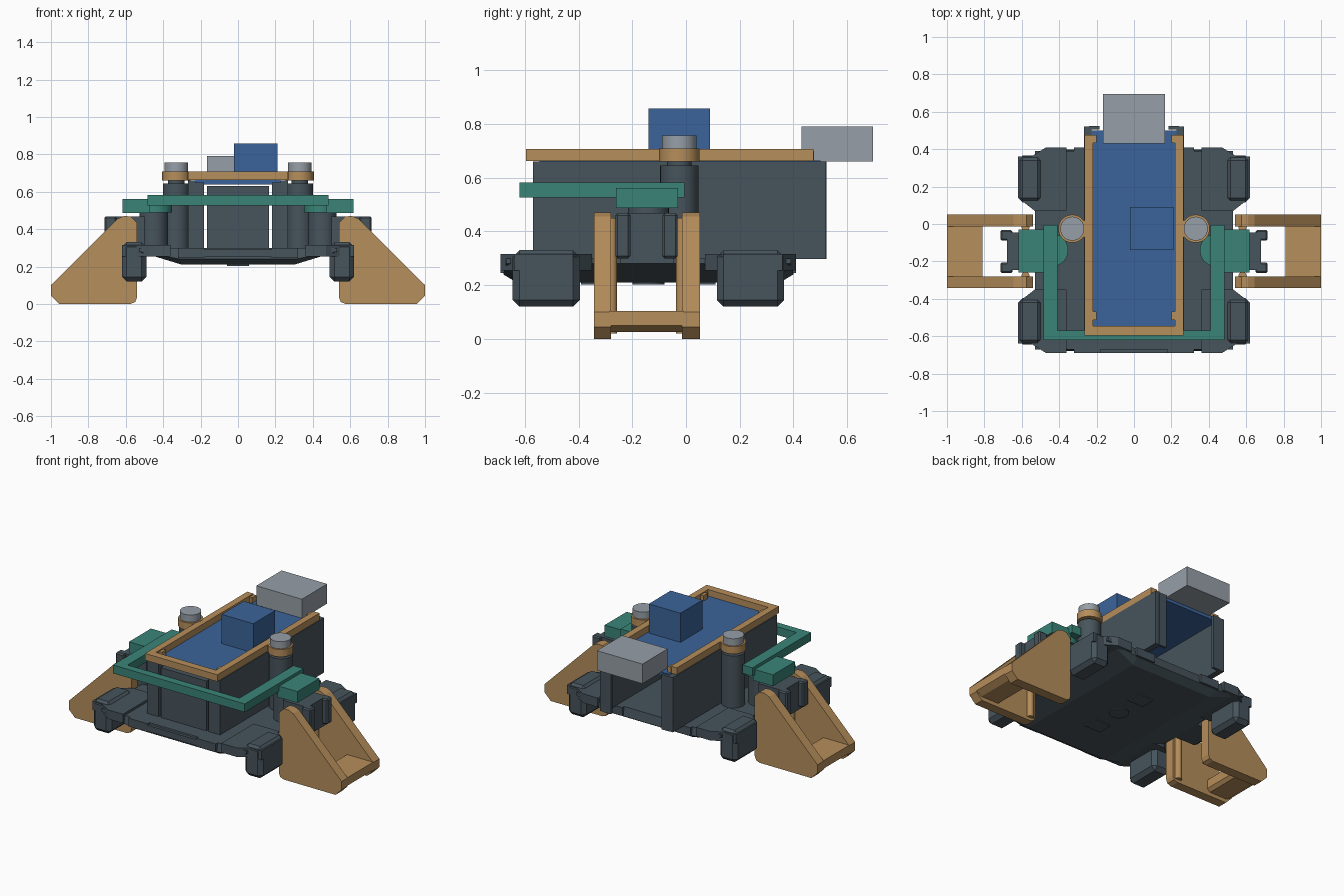
import bpy, bmesh, math

if "Cube" in bpy.data.objects:
    bpy.data.objects.remove(bpy.data.objects["Cube"])


def material(name, srgb):
    m = bpy.data.materials.new(name)
    lin = [((c / 255 + 0.055) / 1.055) ** 2.4 for c in srgb]
    m.diffuse_color = (*lin, 1)
    m.use_nodes = True
    m.node_tree.nodes["Principled BSDF"].inputs["Base Color"].default_value = m.diffuse_color
    return m


DARK = material("dark slate", (71, 84, 92))
TAN = material("tan", (182, 142, 91))
BLUE = material("blue", (59, 100, 154))
TEAL = material("teal", (58, 132, 119))
GREY = material("light grey", (151, 159, 167))


def finish(name, bm, mat, bevel=0.0, smooth=False):
    bmesh.ops.recalc_face_normals(bm, faces=bm.faces)
    me = bpy.data.meshes.new(name)
    bm.to_mesh(me)
    bm.free()
    me.materials.append(mat)
    ob = bpy.data.objects.new(name, me)
    bpy.context.collection.objects.link(ob)
    if bevel:
        mod = ob.modifiers.new("bevel", "BEVEL")
        mod.width = bevel
        mod.segments = 1
    if smooth:
        bpy.context.view_layer.objects.active = ob
        ob.select_set(True)
        bpy.ops.object.shade_smooth_by_angle(angle=math.radians(30))
        ob.select_set(False)
    return ob


def box(name, mat, x, y, z, bevel=0.0):
    bm = bmesh.new()
    bmesh.ops.create_cube(bm, size=1)
    for v in bm.verts:
        v.co = [(a + b) / 2 + c * (b - a) for (a, b), c in zip((x, y, z), v.co)]
    return finish(name, bm, mat, bevel)


def prism(name, mat, pts, lo, hi, axis="z"):
    """Extrude an outline along z (points are x, y) or y (points are x, z)."""
    bm = bmesh.new()
    put = (lambda p, h: (p[0], p[1], h)) if axis == "z" else (lambda p, h: (p[0], h, p[1]))
    a = [bm.verts.new(put(p, lo)) for p in pts]
    b = [bm.verts.new(put(p, hi)) for p in pts]
    bm.faces.new(a)
    bm.faces.new(b)
    for i in range(len(pts)):
        j = (i + 1) % len(pts)
        bm.faces.new((a[i], a[j], b[j], b[i]))
    return finish(name, bm, mat)


def cyl(name, mat, x, y, r, lo, hi):
    bm = bmesh.new()
    bmesh.ops.create_cone(bm, cap_ends=True, segments=40, radius1=r, radius2=r, depth=hi - lo)
    bmesh.ops.translate(bm, verts=bm.verts, vec=(x, y, (lo + hi) / 2))
    return finish(name, bm, mat, smooth=True)


def span(s, a, b):
    return tuple(sorted((s * a, s * b)))


CY = -0.14  # centre line of the base in y

# Base hull, wide on top with a narrower chamfered keel
bm = bmesh.new()
for z, hx, hy in ((0.21, 0.30, 0.49), (0.24, 0.31, 0.54), (0.28, 0.53, 0.53), (0.30, 0.53, 0.53)):
    for sx in (-1, 1):
        for sy in (-1, 1):
            bm.verts.new((sx * hx, CY + sy * hy, z))
bmesh.ops.convex_hull(bm, input=bm.verts)
bmesh.ops.dissolve_limit(bm, angle_limit=0.01, verts=bm.verts, edges=bm.edges)
finish("base_hull", bm, DARK)
box("front_lip", DARK, (-0.22, 0.22), (-0.69, -0.655), (0.25, 0.29))

# Underside details
cyl("underside_disc", DARK, 0, CY, 0.06, 0.203, 0.215)
for s in (-1, 1):
    box("underside_pad", DARK, (-0.06, 0.06), (CY + s * 0.2 - 0.05, CY + s * 0.2 + 0.05), (0.203, 0.215))

# Four corner ears and hanging pods
ear = [(0.36, 0.55), (0.47, 0.55), (0.55, 0.50), (0.62, 0.50),
       (0.62, 0.28), (0.53, 0.21), (0.36, 0.21)]
for sx in (-1, 1):
    for sy in (-1, 1):
        prism("corner_ear", DARK, [(sx * x, CY + sy * y) for x, y in ear], 0.255, 0.315)
        y0, y1 = sorted((CY + sy * 0.255, CY + sy * 0.505))
        box("corner_pod", DARK, span(sx, 0.49, 0.62), (y0, y1), (0.12, 0.33), 0.025)
        box("edge_tab", DARK, span(sx, 0.18, 0.32),
            tuple(sorted((CY + sy * 0.50, CY + sy * 0.55))), (0.245, 0.30))

# Bin: side walls, front panel, tray
box("front_panel", DARK, (-0.167, 0.167), (-0.57, -0.53), (0.29, 0.63))
box("tray", BLUE, (-0.228, 0.228), (-0.545, 0.50), (0.64, 0.664))
for s in (-1, 1):
    box("side_wall", DARK, span(s, 0.228, 0.268), (-0.57, 0.52), (0.298, 0.66))
    box("front_post", DARK, span(s, 0.182, 0.24), (-0.57, -0.52), (0.298, 0.65))
    box("rear_flange", DARK, span(s, 0.185, 0.24), (0.505, 0.523), (0.298, 0.66))

# Loads resting on the tray
box("blue_block", BLUE, (-0.022, 0.21), (-0.14, 0.09), (0.66, 0.857))
box("grey_block", GREY, (-0.167, 0.167), (0.43, 0.695), (0.66, 0.79))

# Tan rim, open at the rear, with two clamp rings and capped columns
prism("top_rim", TAN, [(-0.265, 0.475), (-0.265, -0.595), (0.265, -0.595), (0.265, 0.475),
                       (0.22, 0.475), (0.22, -0.545), (-0.22, -0.545), (-0.22, 0.475)], 0.662, 0.707)
for s in (-1, 1):
    for y in (-0.49, 0.455):
        box("rim_tab", TAN, span(s, 0.20, 0.225), (y - 0.022, y + 0.022), (0.662, 0.70))
    cyl("clamp_ring", TAN, s * 0.33, -0.025, 0.075, 0.66, 0.709)
    box("ring_bridge", TAN, span(s, 0.25, 0.30), (-0.07, 0.02), (0.664, 0.705))
    cyl("column_cap", GREY, s * 0.33, -0.025, 0.064, 0.70, 0.756)
    cyl("column", DARK, s * 0.33, -0.025, 0.071, 0.28, 0.645)
    cyl("column_neck", DARK, s * 0.33, -0.025, 0.045, 0.64, 0.67)

# Teal bumper with side brackets on short columns
prism("bumper", TEAL, [(-0.483, -0.005), (-0.483, -0.62), (0.483, -0.62), (0.483, -0.005),
                       (0.41, -0.005), (0.41, -0.57), (-0.41, -0.57), (-0.41, -0.005)], 0.527, 0.582)
for s in (-1, 1):
    cyl("bracket_disc", TEAL, s * 0.44, -0.14, 0.088, 0.49, 0.535)
    box("bracket", TEAL, span(s, 0.47, 0.617), (-0.26, -0.03), (0.487, 0.562))
    cyl("short_column", DARK, s * 0.45, -0.14, 0.076, 0.28, 0.50)

# Side joints between base and feet
for s in (-1, 1):
    box("joint_block", DARK, span(s, 0.50, 0.68), (-0.245, -0.045), (0.28, 0.468))
    for y in (-0.235, -0.06):
        box("joint_rib", DARK, span(s, 0.65, 0.715), (y - 0.028, y + 0.028), (0.30, 0.468), 0.008)

# Tan feet: two triangular cheeks, a toe bar and rounded inner corners
cheek = [(0.575, 0), (0.955, 0), (1.0, 0.045), (1.0, 0.10), (0.645, 0.455), (0.61, 0.47),
         (0.575, 0.468), (0.54, 0.435), (0.54, 0.035), (0.55, 0.01)]
toe = [(0.81, 0.045), (0.83, 0.025), (0.96, 0.025), (1.0, 0.05), (1.0, 0.103), (0.81, 0.103)]
for s in (-1, 1):
    pts = [(s * x, z) for x, z in cheek]
    prism("foot_cheek", TAN, pts, -0.343, -0.28, "y")
    prism("foot_cheek", TAN, pts, -0.014, 0.052, "y")
    prism("foot_toe", TAN, [(s * x, z) for x, z in toe], -0.285, -0.01, "y")
    for y in (-0.278, -0.016):
        cyl("foot_corner_post", TAN, s * 0.58, y, 0.022, 0.02, 0.45)
